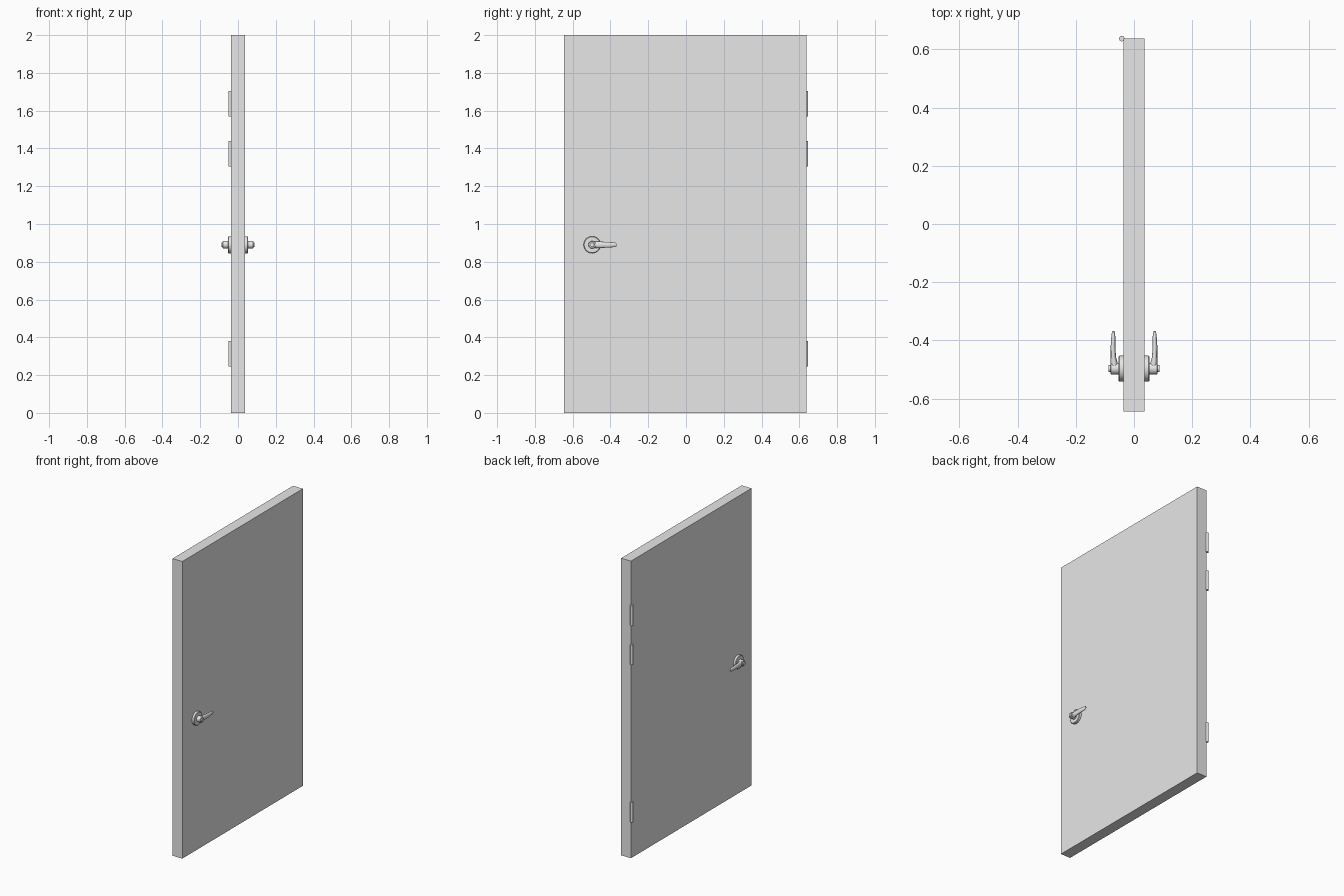
import bpy, bmesh, math
from mathutils import Matrix, Vector

cube = bpy.data.objects.get("Cube")
if cube:
    bpy.data.objects.remove(cube, do_unlink=True)

GREY = (0.8, 0.8, 0.8, 1)
grey = bpy.data.materials.new("plain_grey")
grey.use_nodes = True
grey.diffuse_color = GREY
grey.node_tree.nodes["Principled BSDF"].inputs["Base Color"].default_value = GREY

HANDLE_Y, HANDLE_Z = -0.497, 0.89


def finish(name, bm, smooth=True, mirror=False):
    """Turn a bmesh into a named, coloured object."""
    bmesh.ops.recalc_face_normals(bm, faces=bm.faces)
    mesh = bpy.data.meshes.new(name)
    bm.to_mesh(mesh)
    bm.free()
    mesh.materials.append(grey)
    obj = bpy.data.objects.new(name, mesh)
    bpy.context.collection.objects.link(obj)
    if smooth:
        bpy.ops.object.select_all(action="DESELECT")
        obj.select_set(True)
        bpy.context.view_layer.objects.active = obj
        bpy.ops.object.shade_smooth_by_angle(angle=math.radians(35))
    if mirror:
        obj.modifiers.new("other_side", "MIRROR").use_axis[0] = True
    return obj


def loft(rings):
    """Skin closed rings of points and cap both ends."""
    bm = bmesh.new()
    loops = [[bm.verts.new(p) for p in ring] for ring in rings]
    count = len(loops[0])
    for a, b in zip(loops, loops[1:]):
        for i in range(count):
            j = (i + 1) % count
            bm.faces.new((a[i], a[j], b[j], b[i]))
    bm.faces.new(loops[0])
    bm.faces.new(loops[-1])
    return bm


def turned(profile, sides=32):
    """Lathe (x, radius) pairs around the handle axis."""
    angles = [math.tau * i / sides for i in range(sides)]
    return loft([[Vector((x, HANDLE_Y + r * math.cos(a), HANDLE_Z + r * math.sin(a)))
                  for a in angles] for x, r in profile])


# Door slab
bm = bmesh.new()
bmesh.ops.create_cube(bm, size=1)
bmesh.ops.scale(bm, vec=(0.073, 1.283, 2), verts=bm.verts)
bmesh.ops.translate(bm, vec=(0, -0.0035, 1), verts=bm.verts)
finish("door_slab", bm, smooth=False)

# Hinge barrels
for name, z in (("lower", 0.312), ("middle", 1.372), ("upper", 1.637)):
    bm = bmesh.new()
    bmesh.ops.create_cone(bm, cap_ends=True, segments=20, radius1=0.0095, radius2=0.0095,
                          depth=0.135, matrix=Matrix.Translation((-0.042, 0.637, z)))
    finish(name + "_hinge", bm)

# Round plates, hubs and end buttons, on both sides
finish("handle_plate", turned([(0.036, 0.045), (0.05, 0.045), (0.053, 0.042)]), mirror=True)
finish("handle_hub", turned([(0.05, 0.02), (0.079, 0.02), (0.081, 0.018)]), mirror=True)
finish("handle_button", turned([(0.08, 0.012), (0.087, 0.012), (0.088, 0.011)]), mirror=True)

# Levers: distance along, centre x, half thickness, half height
sections = [(0.0, 0.068, 0.012, 0.018), (0.02, 0.068, 0.012, 0.018),
            (0.04, 0.071, 0.009, 0.017), (0.08, 0.072, 0.008, 0.015),
            (0.11, 0.071, 0.007, 0.013), (0.124, 0.071, 0.005, 0.011),
            (0.129, 0.071, 0.003, 0.007)]
turns = [math.tau * i / 20 for i in range(20)]
finish("handle_lever", loft([[(x + t * math.cos(a), HANDLE_Y + d, HANDLE_Z + h * math.sin(a))
                              for a in turns] for d, x, t, h in sections]), mirror=True)
